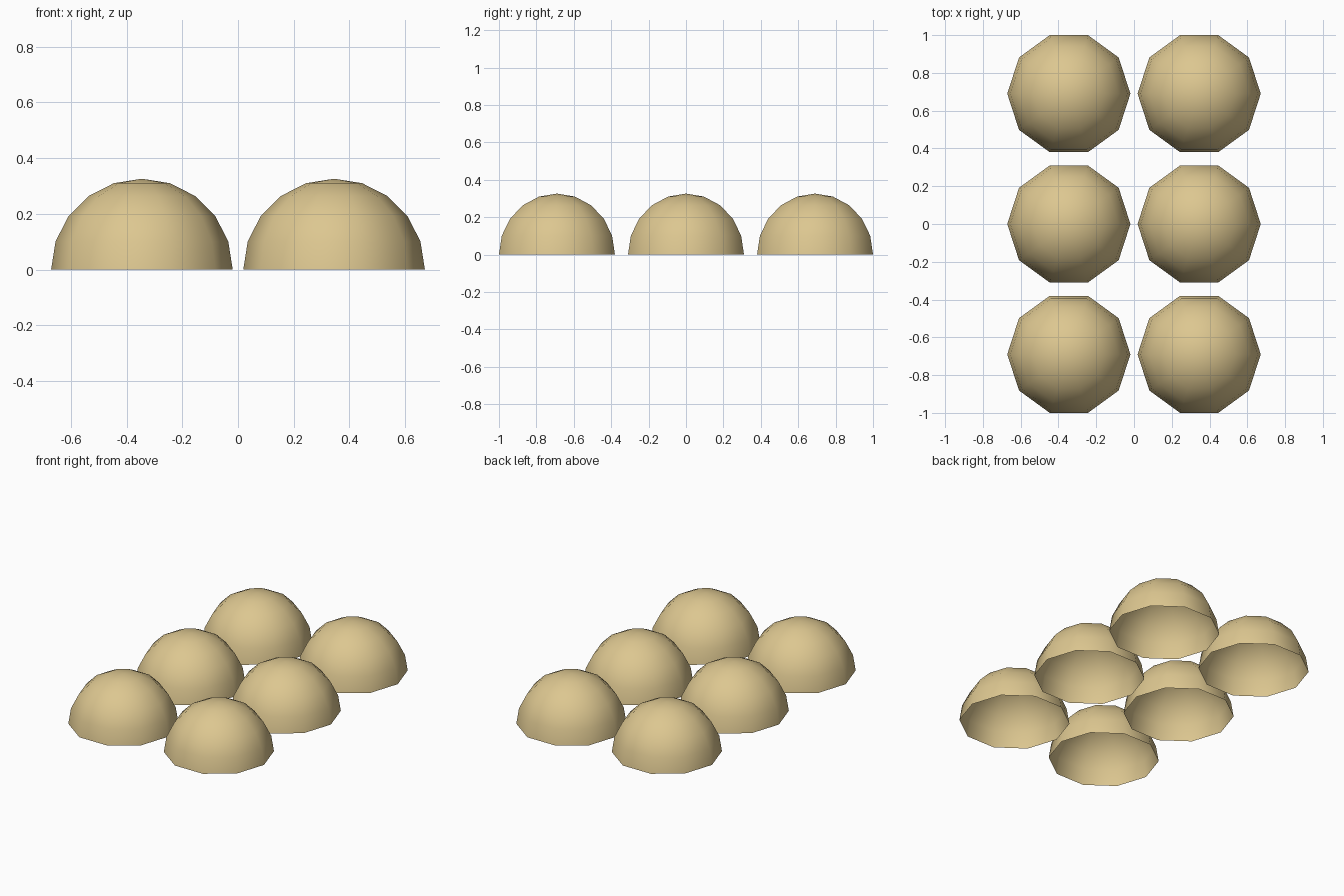
import bpy, bmesh, math

if "Cube" in bpy.data.objects:
    bpy.data.objects.remove(bpy.data.objects["Cube"])

RADIUS = 0.326
SIDES = 10
STEP = math.radians(18)
SPACING = 0.69

sand = bpy.data.materials.new("sand")
sand.diffuse_color = (0.72, 0.57, 0.28, 1)
sand.use_nodes = True
sand.node_tree.nodes["Principled BSDF"].inputs["Base Color"].default_value = sand.diffuse_color

# Open ten-sided dome: quarter-circle profile spun around z
bm = bmesh.new()
profile = [bm.verts.new((RADIUS * math.cos(i * STEP), 0, RADIUS * math.sin(i * STEP)))
           for i in range(6)]
edges = [bm.edges.new(pair) for pair in zip(profile, profile[1:])]
bmesh.ops.spin(bm, geom=profile + edges, cent=(0, 0, 0), axis=(0, 0, 1),
               angle=2 * math.pi, steps=SIDES)
bmesh.ops.remove_doubles(bm, verts=bm.verts[:], dist=1e-4)

# Point all faces outwards and shade smooth
bm.normal_update()
for face in bm.faces:
    face.smooth = True
    if face.normal.dot(face.calc_center_median()) < 0:
        face.normal_flip()
mesh = bpy.data.meshes.new("dome")
bm.to_mesh(mesh)
bm.free()
mesh.materials.append(sand)

# Two columns by three rows of domes
for row in (-1, 0, 1):
    for side, name in ((-0.5, "left"), (0.5, "right")):
        place = {-1: "front", 0: "middle", 1: "back"}[row]
        dome = bpy.data.objects.new(f"dome_{place}_{name}", mesh)
        dome.location = (side * SPACING, row * SPACING, 0)
        bpy.context.collection.objects.link(dome)
